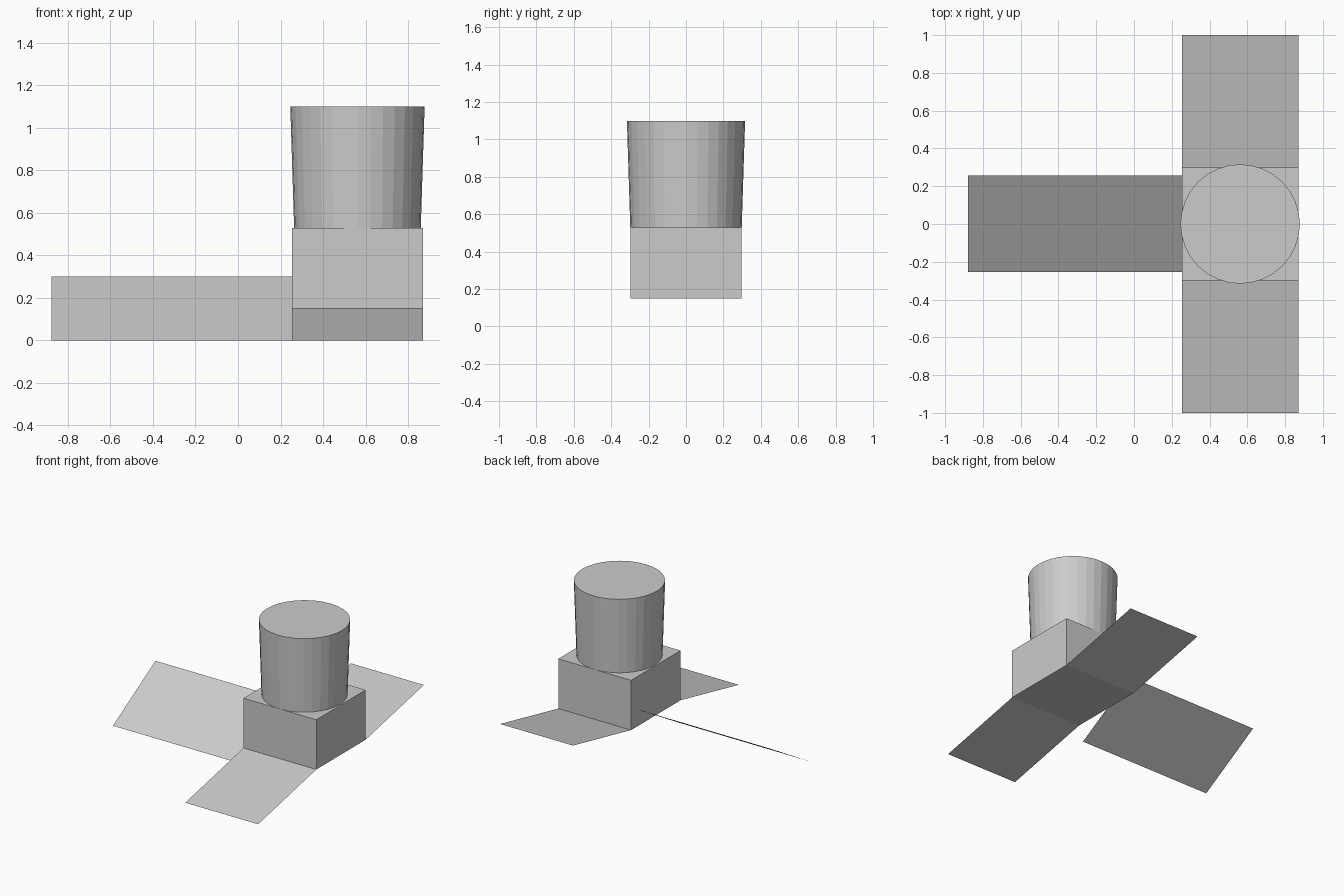
import bpy

if "Cube" in bpy.data.objects:
    bpy.data.objects.remove(bpy.data.objects["Cube"])

CX = 0.562            # shared x centre of body, turret and wings
X0, X1 = 0.255, 0.87  # body extent along x
HALF_Y = 0.298        # body half depth
Z0, Z1, TOP = 0.15, 0.53, 1.10


def sheet(name, corners):
    """Single flat quad panel."""
    mesh = bpy.data.meshes.new(name)
    mesh.from_pydata(corners, [], [(0, 1, 2, 3)])
    obj = bpy.data.objects.new(name, mesh)
    bpy.context.collection.objects.link(obj)
    return obj


# Box body
bpy.ops.mesh.primitive_cube_add(size=1, location=((X0 + X1) / 2, 0, (Z0 + Z1) / 2))
body = bpy.context.object
body.name = "body"
body.scale = (X1 - X0, 2 * HALF_Y, Z1 - Z0)

# Slightly flared drum on top
bpy.ops.mesh.primitive_cone_add(vertices=32, radius1=0.298, radius2=0.316,
                                depth=TOP - Z1, location=(CX, 0, (Z1 + TOP) / 2))
bpy.context.object.name = "drum"

# Side panels: the front one slopes down, the back one slopes up
sheet("front_panel", [(X0, -1, 0), (X1, -1, 0), (X1, -HALF_Y, Z0), (X0, -HALF_Y, Z0)])
sheet("back_panel", [(X0, HALF_Y, Z0), (X1, HALF_Y, Z0), (X1, 1, 2 * Z0), (X0, 1, 2 * Z0)])

# Long tilted panel
sheet("long_panel", [(-0.878, -0.255, 0), (X0, -0.255, 0),
                     (X0, 0.258, 0.30), (-0.878, 0.258, 0.30)])
